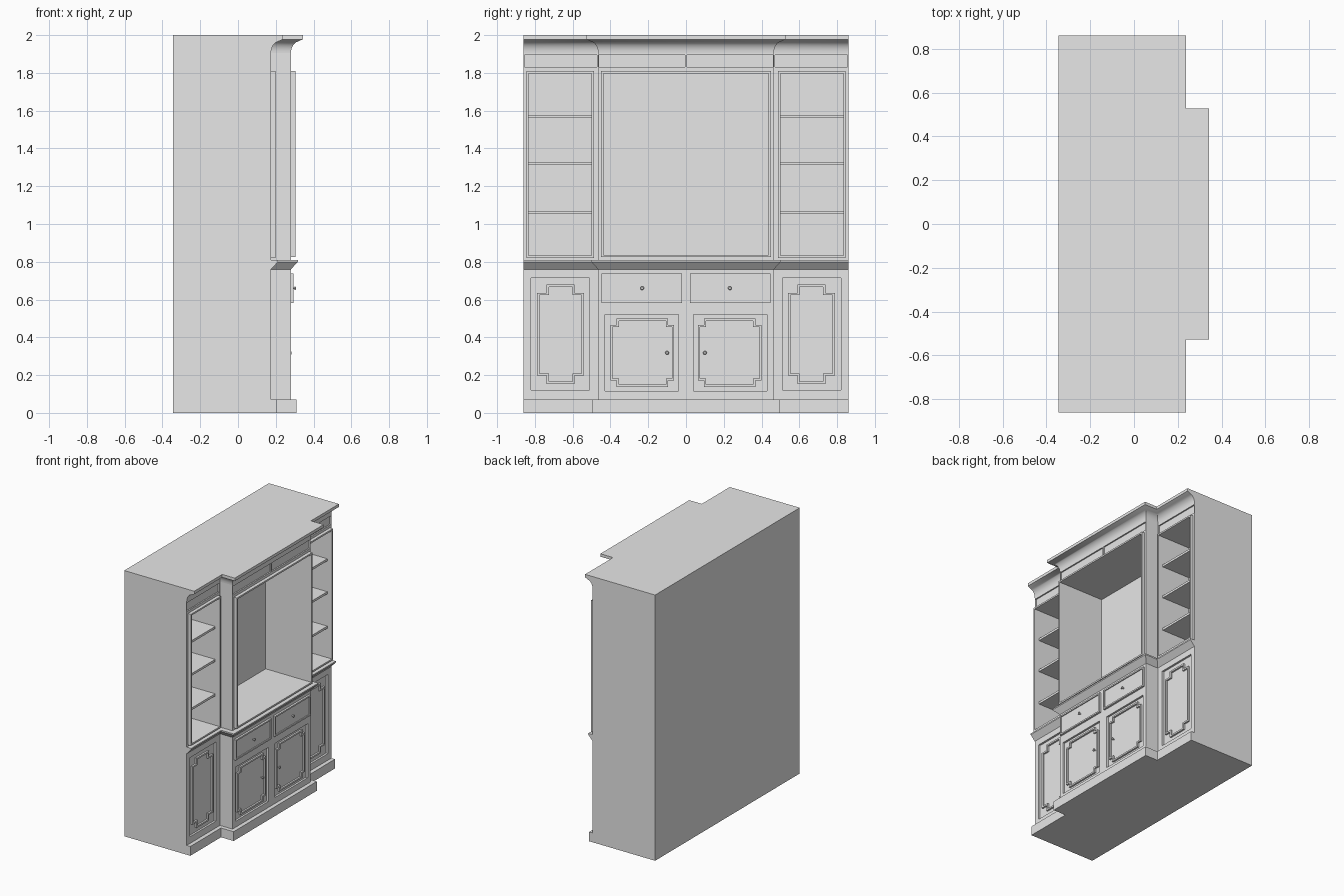
import bpy, bmesh, math
from mathutils import Matrix

if "Cube" in bpy.data.objects:
    bpy.data.objects.remove(bpy.data.objects["Cube"])

grey = bpy.data.materials.new("painted_grey")
grey.diffuse_color = (0.8, 0.8, 0.8, 1)
grey.use_nodes = True
grey.node_tree.nodes["Principled BSDF"].inputs["Base Color"].default_value = grey.diffuse_color

BACK, SIDE_X, MID_X = -0.345, 0.175, 0.28    # back plane and the two front planes
HALF, MID_Y = 0.86, 0.465                    # half width, half width of the centre bay
NICHE = -0.075                               # back wall of the openings


def finish(name, bm, mirror=False, smooth=False):
    bmesh.ops.recalc_face_normals(bm, faces=bm.faces[:])
    me = bpy.data.meshes.new(name)
    bm.to_mesh(me)
    bm.free()
    me.materials.append(grey)
    ob = bpy.data.objects.new(name, me)
    bpy.context.collection.objects.link(ob)
    bpy.context.view_layer.objects.active = ob
    if mirror:
        m = ob.modifiers.new("mirror", 'MIRROR')
        m.use_axis = (False, True, False)
        m.use_mirror_merge = False
        bpy.ops.object.modifier_apply(modifier=m.name)
    if smooth:
        bpy.ops.object.select_all(action='DESELECT')
        ob.select_set(True)
        bpy.ops.object.shade_smooth_by_angle(angle=math.radians(35))
    return ob


def loft(bm, loops, ring=False):
    rows = [[bm.verts.new(p) for p in lp] for lp in loops]
    n = len(rows[0])
    pairs = list(zip(rows, rows[1:]))
    if ring:
        pairs.append((rows[-1], rows[0]))
    for a, b in pairs:
        for i in range(n):
            j = (i + 1) % n
            bm.faces.new((a[i], a[j], b[j], b[i]))
    if not ring:
        bm.faces.new(rows[0])
        bm.faces.new(rows[-1])


def box(bm, x0, x1, y0, y1, z0, z1):
    loft(bm, [[(x, y0, z0), (x, y1, z0), (x, y1, z1), (x, y0, z1)] for x in (x0, x1)])


def plan(off, z):
    """Stepped floor plan, its front pushed out by off."""
    s, m, y = SIDE_X + off, MID_X + off, MID_Y + off
    return [(BACK, -HALF, z), (s, -HALF, z), (s, -y, z), (m, -y, z),
            (m, y, z), (s, y, z), (s, HALF, z), (BACK, HALF, z)]


def storey(name, levels, smooth=False):
    bm = bmesh.new()
    loft(bm, [plan(o, z) for o, z in levels])
    return finish(name, bm, smooth=smooth)


def outline(x, y0, y1, z0, z1, ny, nz):
    """Rectangle, or with ny and nz a rectangle with stepped corners."""
    if not ny:
        pts = [(y0, z0), (y1, z0), (y1, z1), (y0, z1)]
    else:
        a, b, c, d = y0 + ny, y1 - ny, z0 + nz, z1 - nz
        pts = [(a, z0), (b, z0), (b, c), (y1, c), (y1, d), (b, d),
               (b, z1), (a, z1), (a, d), (y0, d), (y0, c), (a, c)]
    return [(x, y, z) for y, z in pts]


def frame(name, x0, x1, y0, y1, z0, z1, w, ny=0, nz=0, mirror=True):
    bm = bmesh.new()
    out = (y0, y1, z0, z1, ny, nz)
    inn = (y0 + w, y1 - w, z0 + w, z1 - w, ny, nz)
    loft(bm, [outline(x0, *out), outline(x1, *out),
              outline(x1, *inn), outline(x0, *inn)], ring=True)
    return finish(name, bm, mirror)


def cut(target, boxes, both=True):
    bm = bmesh.new()
    for b in boxes:
        box(bm, *b)
    cutter = finish("cutter", bm, mirror=both)
    cutter.hide_render = True
    m = target.modifiers.new("cut", 'BOOLEAN')
    m.operation, m.solver, m.object = 'DIFFERENCE', 'EXACT', cutter
    bpy.context.view_layer.objects.active = target
    bpy.ops.object.modifier_apply(modifier=m.name)
    bpy.data.objects.remove(cutter)


def knob(name, x, y, z, length):
    bm = bmesh.new()
    turned = [(0.005, 0), (0.004, 0.5), (0.009, 0.6), (0.010, 0.8), (0.006, 1)]
    loft(bm, [[(x + t * length, y + r * math.cos(k * math.tau / 16),
                z + r * math.sin(k * math.tau / 16)) for k in range(16)]
              for r, t in turned])
    finish(name, bm, mirror=True, smooth=True)


# Stacked storeys
storey("plinth", [(0.03, 0), (0.03, 0.07)])
base = storey("base_cabinet", [(0, 0.07), (0, 0.76)])
storey("counter_moulding", [(0, 0.76), (0.037, 0.8), (0.037, 0.81)])
upper = storey("upper_cabinet", [(0, 0.81), (0, 1.905)])

# Crown with a coved profile
cove = [(0.045 * (1 - math.cos(t)), 1.905 + 0.062 * math.sin(t))
        for t in [i * math.pi / 2 / 8 * 0.9 for i in range(9)]]
storey("crown", cove + [(0.063, 1.978), (0.063, 2.0)], smooth=True)

# Recessed door fields in the base
cut(base, [(MID_X - 0.015, 0.4, -0.43, -0.04, 0.115, 0.522),
           (SIDE_X - 0.015, 0.25, -0.82, -0.512, 0.12, 0.715)])

# Openings and frieze panels in the upper part
cut(upper, [(NICHE, 0.25, -0.833, -0.5, 0.833, 1.798),
            (MID_X - 0.01, 0.4, -0.46, -0.006, 1.83, 1.895),
            (SIDE_X - 0.01, 0.25, -0.855, -0.472, 1.83, 1.895)])
cut(upper, [(NICHE, 0.4, -0.437, 0.437, 0.837, 1.798)], both=False)

# Frames around the openings
frame("side_opening_frame", SIDE_X, 0.199, -0.845, -0.488, 0.821, 1.81, 0.012)
frame("centre_opening_frame", MID_X, 0.305, -0.449, 0.449, 0.825, 1.81, 0.012, mirror=False)

# Shelves
for i, z in enumerate((1.053, 1.312, 1.56)):
    bm = bmesh.new()
    box(bm, NICHE, 0.16, -0.833, -0.5, z, z + 0.017)
    finish("shelf_%d" % (i + 1), bm, mirror=True)

# Stepped mouldings on the doors
frame("centre_door_moulding", MID_X - 0.015, MID_X - 0.002,
      -0.4, -0.063, 0.138, 0.499, 0.012, 0.032, 0.033)
frame("side_door_moulding", SIDE_X - 0.015, SIDE_X - 0.002,
      -0.788, -0.54, 0.154, 0.679, 0.012, 0.05, 0.043)

# Drawers: raised rim around a lower panel
frame("drawer_rim", MID_X, 0.295, -0.447, -0.02, 0.583, 0.737, 0.011)
bm = bmesh.new()
box(bm, MID_X, 0.288, -0.436, -0.031, 0.594, 0.726)
finish("drawer_panel", bm, mirror=True)

# Knobs
knob("drawer_knob", 0.288, -0.232, 0.66, 0.019)
knob("door_knob", MID_X - 0.015, -0.1, 0.318, 0.019)
